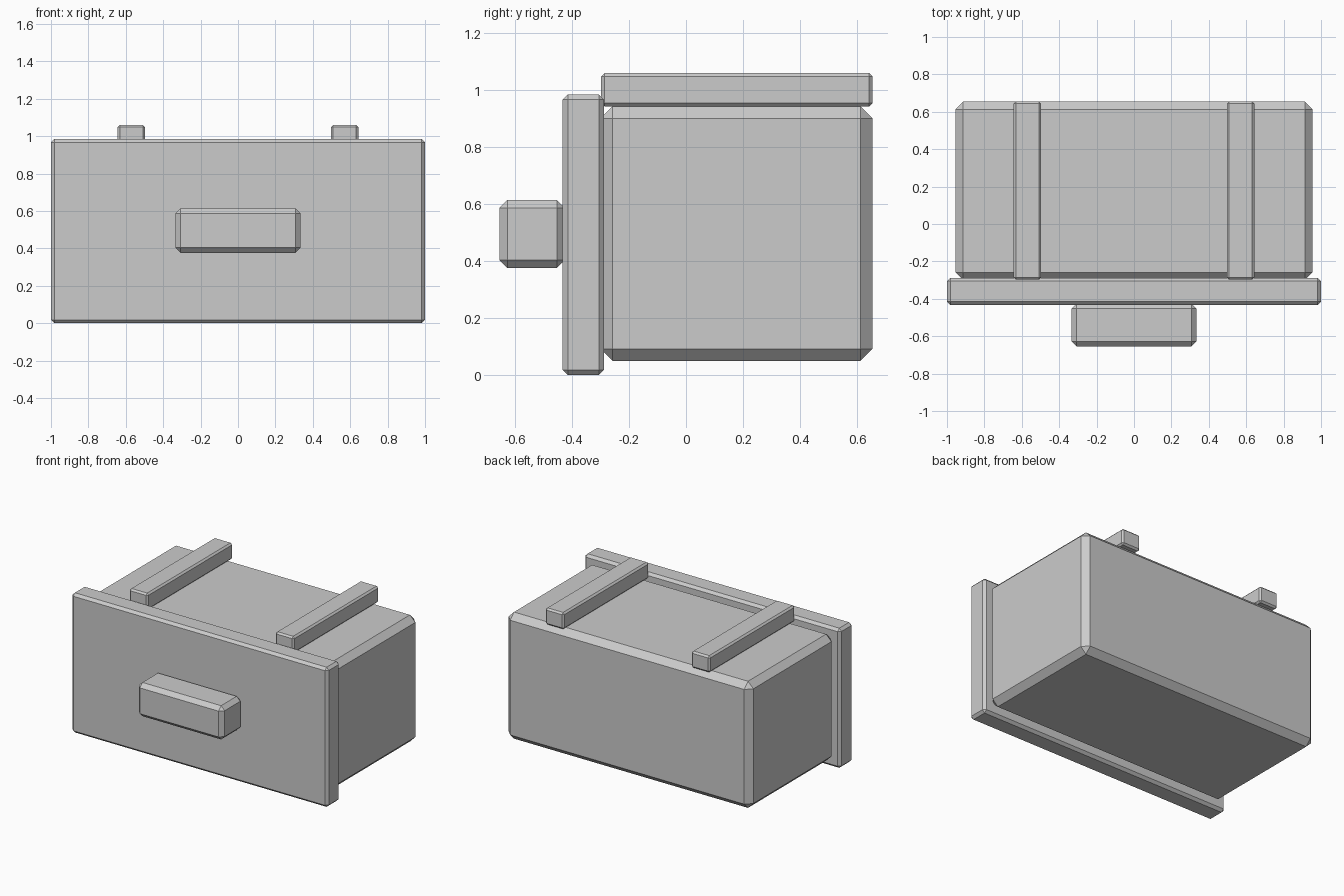
import bpy
import bmesh
from mathutils import Vector

cube = bpy.data.objects.get("Cube")
if cube:
    bpy.data.objects.remove(cube, do_unlink=True)

# Single plain grey material
grey = bpy.data.materials.new("plain grey")
grey.use_nodes = True
colour = (0.6, 0.6, 0.6, 1)
grey.diffuse_color = colour
grey.node_tree.nodes["Principled BSDF"].inputs["Base Color"].default_value = colour


def bevelled_box(name, low, high, bevel):
    """Flat-shaded box between two corners with a one-segment bevel."""
    low, high = Vector(low), Vector(high)
    centre, size = (low + high) / 2, high - low
    bm = bmesh.new()
    bmesh.ops.create_cube(bm, size=1)
    bmesh.ops.scale(bm, vec=size, verts=bm.verts)
    mesh = bpy.data.meshes.new(name)
    bm.to_mesh(mesh)
    bm.free()
    mesh.materials.append(grey)
    obj = bpy.data.objects.new(name, mesh)
    obj.location = centre
    bpy.context.collection.objects.link(obj)
    mod = obj.modifiers.new("Bevel", "BEVEL")
    mod.width = bevel
    mod.segments = 1
    return obj


# Drawer box and its wider front panel
bevelled_box("drawer_body", (-0.955, -0.3, 0.05), (0.955, 0.655, 0.943), 0.042)
bevelled_box("front_panel", (-1, -0.433, 0), (1, -0.288, 0.985), 0.018)

# Pull handle
bevelled_box("handle", (-0.335, -0.655, 0.376), (0.335, -0.425, 0.614), 0.028)

# Pair of rails on top
for side, x in (("left", 0.57), ("right", -0.57)):
    bevelled_box(side + "_rail", (x - 0.073, -0.298, 0.943), (x + 0.073, 0.655, 1.06), 0.012)
